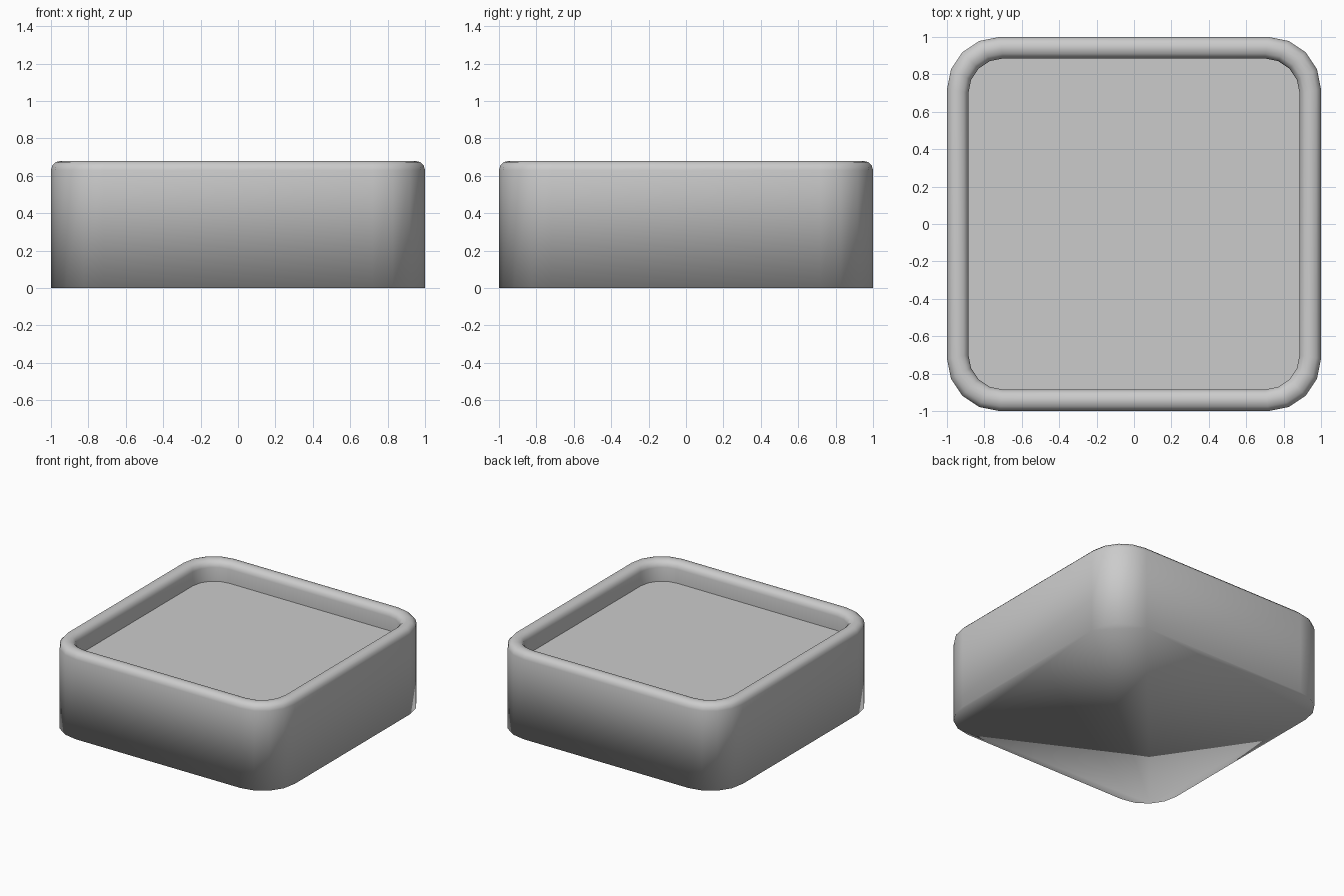
import bpy
import bmesh
import math

cube = bpy.data.objects.get("Cube")
if cube:
    bpy.data.objects.remove(cube, do_unlink=True)

mat = bpy.data.materials.new("light_grey")
mat.use_nodes = True
GREY = (0.6, 0.6, 0.6, 1.0)
mat.diffuse_color = GREY
mat.node_tree.nodes["Principled BSDF"].inputs["Base Color"].default_value = GREY

SEGMENTS = 4      # facets per rounded corner
HEIGHT = 0.68
FLOOR_Z = 0.52
WALL = 0.115
RIM = 0.05        # rounding radius of the rim


def rounded_square(bm, inset, z):
    """Ring of vertices around a rounded square, counter-clockwise."""
    radius = 0.28 - 0.83 * inset
    centre = 1 - inset - radius
    ring = []
    for sx, sy, start in ((1, 1, 0), (-1, 1, 90), (-1, -1, 180), (1, -1, 270)):
        for i in range(SEGMENTS + 1):
            a = math.radians(start + 90 * i / SEGMENTS)
            ring.append(bm.verts.new((sx * centre + radius * math.cos(a),
                                      sy * centre + radius * math.sin(a), z)))
    return ring


def finish(bm, name, smooth):
    for face in bm.faces:
        face.smooth = smooth
    mesh = bpy.data.meshes.new(name)
    bm.to_mesh(mesh)
    bm.free()
    mesh.materials.append(mat)
    obj = bpy.data.objects.new(name, mesh)
    bpy.context.collection.objects.link(obj)
    return obj


# Tray body: underside, outer wall, rounded rim and inner wall
profile = [(0, 0)]
for i in range(4):
    a = math.radians(30 * i)
    profile.append((RIM - RIM * math.cos(a), HEIGHT - RIM + RIM * math.sin(a)))
profile += [(WALL - inset, z) for inset, z in reversed(profile[1:])]
profile.append((WALL, FLOOR_Z))

bm = bmesh.new()
rings = [rounded_square(bm, inset, z) for inset, z in profile]
for lower, upper in zip(rings, rings[1:]):
    n = len(lower)
    for i in range(n):
        j = (i + 1) % n
        bm.faces.new((lower[i], lower[j], upper[j], upper[i]))
bm.faces.new(reversed(rings[0]))
finish(bm, "tray_body", True)

# Flat recessed floor
bm = bmesh.new()
bm.faces.new(rounded_square(bm, WALL, FLOOR_Z))
finish(bm, "tray_floor", False)
